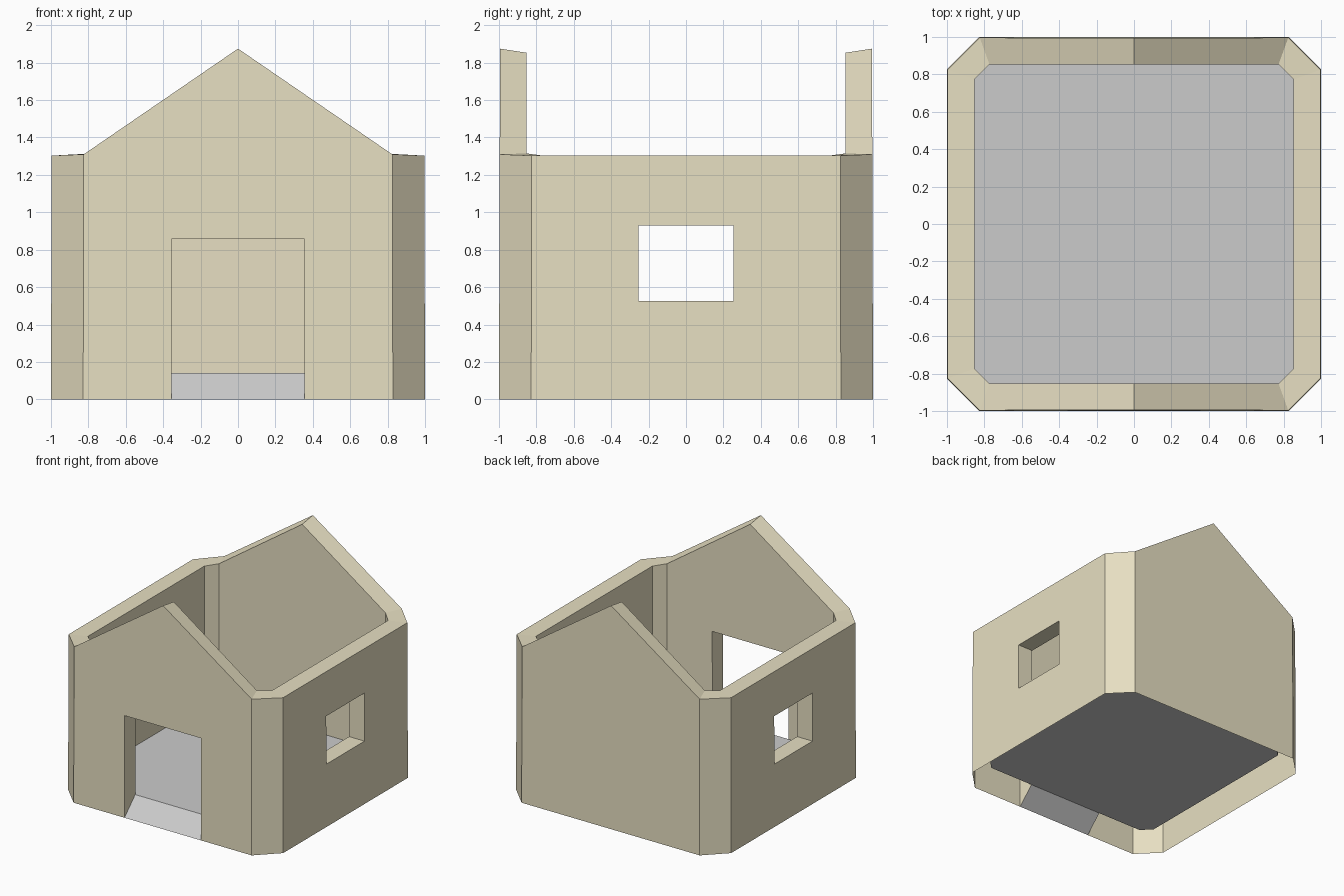
import bpy, bmesh

if "Cube" in bpy.data.objects:
    bpy.data.objects.remove(bpy.data.objects["Cube"])

RAISE = 0.14                       # floor height above the ground
DOOR_W, DOOR_H = 0.355, 0.857

tan = bpy.data.materials.new("tan_wall")
tan.diffuse_color = (0.80, 0.74, 0.54, 1)
tan.use_nodes = True
tan.node_tree.nodes["Principled BSDF"].inputs["Base Color"].default_value = tan.diffuse_color


def octagon(r, c):
    """Square of half-size r with chamfered corners, starting at front left."""
    return [(-c, -r), (c, -r), (r, -c), (r, c), (c, r), (-c, r), (-r, c), (-r, -c)]


def add_object(name, bm, mat=None):
    me = bpy.data.meshes.new(name)
    bm.to_mesh(me)
    bm.free()
    ob = bpy.data.objects.new(name, me)
    bpy.context.collection.objects.link(ob)
    if mat:
        me.materials.append(mat)
    return ob


def shell(bm, r, c, z0, gable_z, side_z, apex_z):
    """One skin of the walls; returns its bottom loop and top loop with apexes."""
    def vert(x, y, z):
        k = 1 - 0.003 * z          # very slight inward lean
        return bm.verts.new((x * k, y * k, z))
    pts = octagon(r, c)
    bottom = [vert(x, y, z0) for x, y in pts]
    top = [vert(x, y, gable_z if i in (0, 1, 4, 5) else side_z)
           for i, (x, y) in enumerate(pts)]
    apex = {0: vert(0, -r, apex_z), 4: vert(0, r, apex_z)}
    rim = []
    for i in range(8):
        j = (i + 1) % 8
        peak = [apex[i]] if i in apex else []
        bm.faces.new([bottom[i], bottom[j], top[j]] + peak + [top[i]])
        rim += [top[i]] + peak
    return bottom, rim


def box(name, x, y, z):
    bm = bmesh.new()
    bmesh.ops.create_cube(bm, size=1)
    for v in bm.verts:
        v.co = [lim[0] if c < 0 else lim[1] for c, lim in zip(v.co, (x, y, z))]
    ob = add_object(name, bm)
    ob.hide_render = True
    return ob


# Walls: outer and inner skins bridged along the rim and the underside
bm = bmesh.new()
outer = shell(bm, 1.0, 0.828, 0.0, 1.31, 1.303, 1.875)
inner = shell(bm, 0.857, 0.776, RAISE, 1.315, 1.304, 1.853)
for a, b in zip(outer, inner):
    for i in range(len(a)):
        j = (i + 1) % len(a)
        bm.faces.new([a[i], a[j], b[j], b[i]])
bmesh.ops.recalc_face_normals(bm, faces=bm.faces)
walls = add_object("walls", bm, tan)

# Doorway in the front, one window right through both sides
cutters = [box("door_cutter", (-DOOR_W, DOOR_W), (-1.5, -0.5), (-0.5, DOOR_H)),
           box("window_cutter", (-1.5, 1.5), (-0.253, 0.253), (0.527, 0.93))]
for cutter in cutters:
    mod = walls.modifiers.new(cutter.name, 'BOOLEAN')
    mod.operation = 'DIFFERENCE'
    mod.solver = 'EXACT'
    mod.object = cutter
bpy.context.view_layer.update()
cut = bpy.data.meshes.new_from_object(
    walls.evaluated_get(bpy.context.evaluated_depsgraph_get()))
walls.modifiers.clear()
walls.data = cut
cut.materials.clear()
cut.materials.append(tan)
for cutter in cutters:
    bpy.data.objects.remove(cutter)

# The underside of the walls is open
bm = bmesh.new()
bm.from_mesh(cut)
under = [f for f in bm.faces
         if f.normal.z < -0.1 and f.calc_center_median().z < 0.2]
bmesh.ops.delete(bm, geom=under, context='FACES')
for f in bm.faces:
    f.material_index = 0
    f.smooth = False
bm.to_mesh(cut)
bm.free()

# Floor and sloping doorstep
bm = bmesh.new()
bm.faces.new([bm.verts.new((x, y, RAISE)) for x, y in octagon(0.857, 0.776)])
add_object("floor", bm)
bm = bmesh.new()
bm.faces.new([bm.verts.new(p) for p in (
    (-DOOR_W, -1, 0), (DOOR_W, -1, 0),
    (DOOR_W, -0.857, RAISE), (-DOOR_W, -0.857, RAISE))])
add_object("door_ramp", bm)
